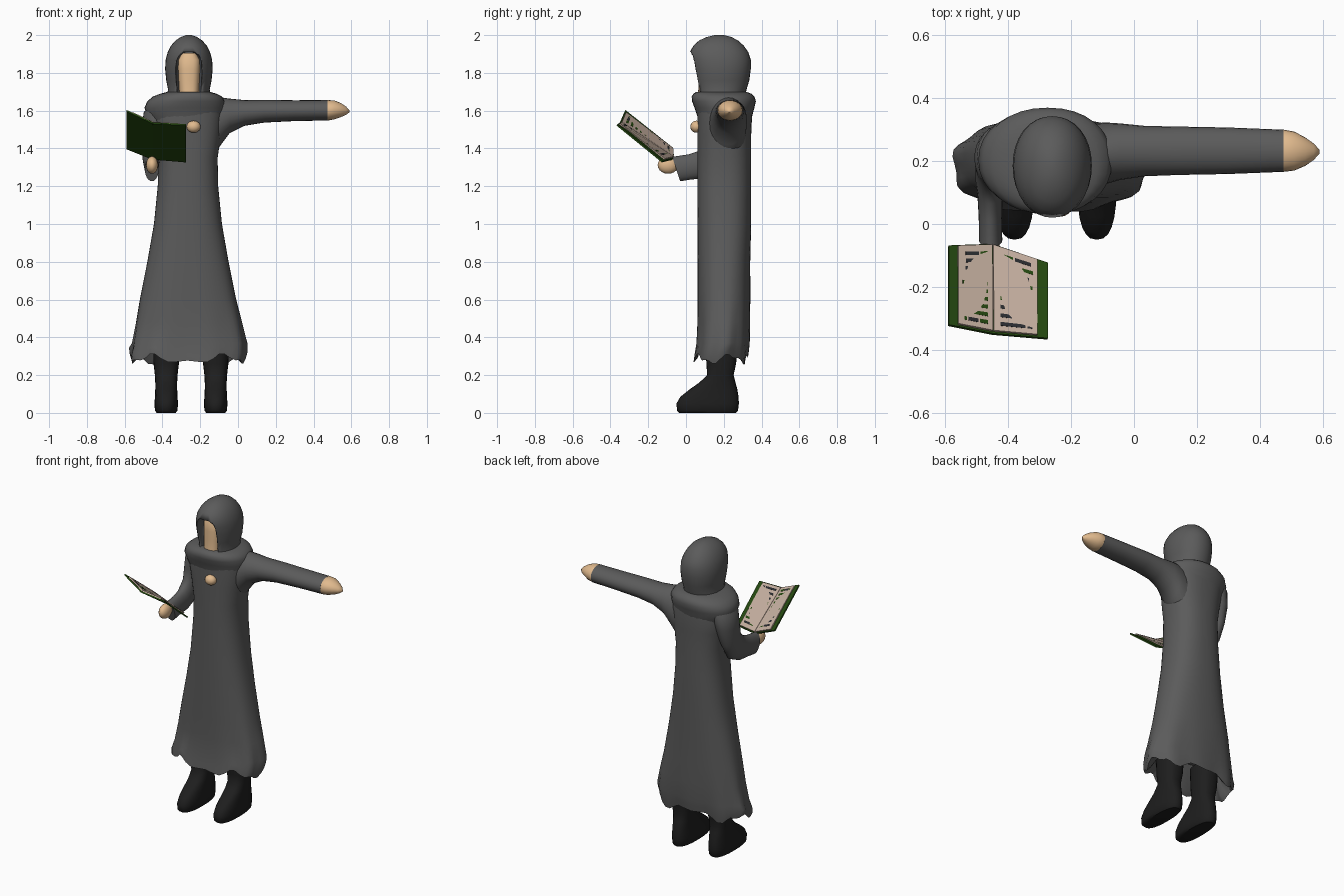
import bpy, bmesh, math, random
from mathutils import Vector

random.seed(4)


def material(name, rgb):
    m = bpy.data.materials.new(name)
    m.diffuse_color = (*rgb, 1)
    return m


ROBE = material("robe grey", (0.105, 0.105, 0.105))
BOOT = material("boot black", (0.013, 0.013, 0.013))
SKIN = material("skin tan", (0.75, 0.49, 0.27))
COVER = material("cover green", (0.018, 0.065, 0.005))
PAGE = material("page cream", (0.56, 0.43, 0.35))
INK = material("ink dark", (0.022, 0.024, 0.028))


def finish(name, bm, mats, smooth=50):
    bmesh.ops.recalc_face_normals(bm, faces=bm.faces)
    me = bpy.data.meshes.new(name)
    bm.to_mesh(me)
    bm.free()
    for m in mats:
        me.materials.append(m)
    ob = bpy.data.objects.new(name, me)
    bpy.context.collection.objects.link(ob)
    bpy.ops.object.select_all(action='DESELECT')
    ob.select_set(True)
    bpy.context.view_layer.objects.active = ob
    if smooth:
        bpy.ops.object.shade_smooth_by_angle(angle=math.radians(smooth))
    return ob


def loft(name, rings, mat, seg=24, p=1.0, along_x=False, warp=None):
    """Skin rounded rings (x, y, z, ra, rb[, tilt]) into a closed tube."""
    bm = bmesh.new()
    loops = []
    for x, y, z, ra, rb, *tilt in rings:
        t = math.radians(tilt[0]) if tilt else 0
        if along_x:
            u, v = Vector((0, ra, 0)), Vector((0, 0, rb))
        else:
            u, v = Vector((ra, 0, 0)), Vector((0, math.cos(t), math.sin(t))) * rb
        loop = []
        for i in range(seg):
            a = 2 * math.pi * i / seg
            c, s = math.cos(a), math.sin(a)
            co = (Vector((x, y, z)) + u * math.copysign(abs(c) ** p, c)
                  + v * math.copysign(abs(s) ** p, s))
            if warp:
                co = warp(co, a)
            loop.append(bm.verts.new(co))
        loops.append(loop)
    for l0, l1 in zip(loops, loops[1:]):
        for i in range(seg):
            j = (i + 1) % seg
            bm.faces.new((l0[i], l0[j], l1[j], l1[i]))
    bm.faces.new(loops[0])
    bm.faces.new(loops[-1])
    return finish(name, bm, [mat])


def ellipsoid(name, loc, radii, mat):
    bm = bmesh.new()
    bmesh.ops.create_uvsphere(bm, u_segments=16, v_segments=10, radius=1)
    for v in bm.verts:
        v.co = Vector([l + r * c for l, r, c in zip(loc, radii, v.co)])
    return finish(name, bm, [mat])


def upright(rows, cx=None):
    """Rows of (z, x0, x1, y0, y1) to ring values."""
    return [((a + b) / 2, (c + d) / 2, z, (b - a) / 2, (d - c) / 2)
            for z, a, b, c, d in rows]


# Robe body, with a folded ragged hem that starts from an inner lining
def hem(co, a):
    k = max(0.0, min(1.0, (0.75 - co.z) / 0.45))
    fold = 1 + 0.03 * k * k * math.sin(9 * a + 0.6)
    drop = 0.02 * math.sin(5 * a) + 0.012 * math.sin(11 * a) if co.z < 0.33 else 0
    return Vector((-0.27 + (co.x + 0.27) * fold, 0.2 + (co.y - 0.2) * fold, co.z + drop))


loft("robe", upright([
    (0.45, -0.44, -0.10, 0.10, 0.30), (0.31, -0.54, 0.01, 0.06, 0.31),
    (0.285, -0.57, 0.035, 0.04, 0.325), (0.32, -0.575, 0.045, 0.045, 0.33),
    (0.37, -0.56, 0.045, 0.055, 0.335), (0.48, -0.54, 0.02, 0.06, 0.338),
    (0.6, -0.52, -0.01, 0.06, 0.34), (0.8, -0.48, -0.05, 0.06, 0.34),
    (1.0, -0.445, -0.085, 0.06, 0.345), (1.2, -0.425, -0.105, 0.06, 0.345),
    (1.35, -0.42, -0.108, 0.06, 0.345), (1.47, -0.44, -0.09, 0.06, 0.345),
    (1.58, -0.46, -0.08, 0.06, 0.35), (1.65, -0.44, -0.09, 0.06, 0.34)]),
    ROBE, seg=48, p=0.82, warp=hem)

# Draped cowl over the shoulders
loft("cowl", upright([
    (1.52, -0.45, -0.09, 0.07, 0.34), (1.57, -0.48, -0.075, 0.06, 0.35),
    (1.615, -0.495, -0.07, 0.045, 0.362), (1.65, -0.48, -0.07, 0.032, 0.37),
    (1.675, -0.45, -0.085, 0.03, 0.362), (1.69, -0.41, -0.115, 0.04, 0.345),
    (1.70, -0.37, -0.15, 0.055, 0.32)]), ROBE, seg=32, p=0.92)

# Hood with an arched face opening
hood = loft("hood", upright([
    (1.66, -0.385, -0.135, 0.06, 0.31), (1.71, -0.37, -0.15, 0.05, 0.32),
    (1.76, -0.38, -0.14, 0.04, 0.335), (1.82, -0.386, -0.134, 0.028, 0.343),
    (1.87, -0.383, -0.137, 0.02, 0.343), (1.91, -0.372, -0.148, 0.02, 0.33),
    (1.945, -0.354, -0.166, 0.04, 0.305), (1.972, -0.33, -0.19, 0.07, 0.275),
    (1.99, -0.303, -0.217, 0.11, 0.24), (2.0, -0.275, -0.245, 0.15, 0.20)]),
    ROBE, seg=32, p=0.95)
cutter = loft("hood_cutter", upright([
    (1.69, -0.325, -0.195, -0.13, 0.13), (1.8, -0.33, -0.19, -0.13, 0.13),
    (1.86, -0.327, -0.193, -0.13, 0.13), (1.89, -0.315, -0.205, -0.13, 0.13),
    (1.91, -0.29, -0.23, -0.13, 0.13)]), ROBE, p=0.5)
cutter.hide_render = True
cut = hood.modifiers.new("opening", 'BOOLEAN')
cut.object = cutter
cut.solver = 'EXACT'
bpy.context.view_layer.objects.active = hood
bpy.ops.object.modifier_apply(modifier=cut.name)
bpy.data.objects.remove(cutter)

# Face inside the hood
loft("face", upright([
    (1.66, -0.305, -0.205, 0.06, 0.2), (1.71, -0.312, -0.206, 0.065, 0.2),
    (1.76, -0.315, -0.203, 0.068, 0.2), (1.82, -0.318, -0.2, 0.068, 0.2),
    (1.87, -0.318, -0.2, 0.072, 0.2), (1.905, -0.30, -0.22, 0.09, 0.2)]), SKIN, p=0.75)

# Outstretched arm and its pointed hand
loft("outstretched_sleeve", [
    (-0.24, 0.215, 1.48, 0.10, 0.17), (-0.13, 0.22, 1.515, 0.10, 0.16),
    (-0.09, 0.225, 1.545, 0.098, 0.125), (-0.045, 0.23, 1.572, 0.09, 0.092),
    (0.035, 0.232, 1.588, 0.08, 0.068), (0.14, 0.233, 1.597, 0.077, 0.06),
    (0.30, 0.233, 1.6, 0.074, 0.055), (0.475, 0.233, 1.602, 0.067, 0.054)],
    ROBE, along_x=True)
loft("outstretched_hand", [
    (0.46, 0.233, 1.602, 0.062, 0.05), (0.476, 0.233, 1.602, 0.067, 0.054),
    (0.51, 0.232, 1.604, 0.062, 0.05), (0.545, 0.23, 1.603, 0.045, 0.037),
    (0.572, 0.23, 1.6, 0.026, 0.022), (0.59, 0.23, 1.597, 0.006, 0.006)],
    SKIN, along_x=True)

# Bent arm and the hand under the book
loft("bent_sleeve", [
    (-0.38, 0.21, 1.65, 0.07, 0.09, 0), (-0.425, 0.215, 1.59, 0.075, 0.1, 0),
    (-0.445, 0.21, 1.50, 0.063, 0.09, 0), (-0.455, 0.19, 1.41, 0.05, 0.08, -12),
    (-0.46, 0.15, 1.345, 0.045, 0.085, -40), (-0.458, 0.09, 1.315, 0.04, 0.075, -70),
    (-0.457, 0.02, 1.302, 0.037, 0.067, -85), (-0.456, -0.052, 1.291, 0.037, 0.068, -72)],
    ROBE)
ellipsoid("book_hand", (-0.455, -0.095, 1.312), (0.032, 0.055, 0.046), SKIN)

# Round clasp on the chest
ellipsoid("chest_clasp", (-0.235, 0.055, 1.515), (0.037, 0.032, 0.032), SKIN)

# Boots
for side, cx in (("right", -0.38), ("left", -0.118)):
    loft(side + "_boot", upright([
        (z, cx - w, cx + w, y0, y1) for z, w, y0, y1 in (
            (0.0, 0.05, -0.035, 0.265), (0.012, 0.06, -0.048, 0.275),
            (0.05, 0.062, -0.05, 0.28), (0.085, 0.06, -0.03, 0.278),
            (0.125, 0.058, 0.02, 0.272), (0.16, 0.058, 0.07, 0.262),
            (0.20, 0.06, 0.112, 0.252), (0.26, 0.067, 0.108, 0.265),
            (0.40, 0.07, 0.10, 0.28))]), BOOT, p=0.8)

# Open book: each half runs from the spine (s=0) outward and from low (t=0) to high (t=1)
SPINE = Vector((-0.452, -0.065, 1.345)), Vector((-0.45, -0.35, 1.535))
HALVES = [(Vector((-0.59, -0.07, 1.40)), Vector((-0.59, -0.322, 1.60))),
          (Vector((-0.275, -0.125, 1.33)), Vector((-0.275, -0.365, 1.525)))]


def plate(bm, half, s0, s1, t0, t1, h0, h1, index=0):
    out = HALVES[half]
    n = (out[0] - SPINE[0]).cross(SPINE[1] - SPINE[0]).normalized()
    n = n if n.z > 0 else -n
    vs = []
    for h in (h0, h1):
        for s, t in ((s0, t0), (s1, t0), (s1, t1), (s0, t1)):
            vs.append(bm.verts.new(SPINE[0].lerp(SPINE[1], t).lerp(out[0].lerp(out[1], t), s) + n * h))
    for f in ((0, 1, 2, 3), (4, 5, 6, 7), (0, 1, 5, 4), (1, 2, 6, 5), (2, 3, 7, 6), (3, 0, 4, 7)):
        bm.faces.new([vs[i] for i in f]).material_index = index


cover, pages, text = bmesh.new(), bmesh.new(), bmesh.new()
for half in (0, 1):
    plate(cover, half, 0, 1, 0, 1, -0.005, 0.004)
    plate(pages, half, 0.01, 0.8, 0.02, 0.98, 0.004, 0.012)
    rows = 10 - half
    for r in range(rows):
        t = 0.1 + 0.78 * r / (rows - 1)
        s, end = 0.13, random.uniform(0.62, 0.72)
        while s < end - 0.05:
            e = min(end, s + random.uniform(0.12, 0.5))
            plate(text, half, s, e, t, t + 0.042, 0.012, 0.0135, random.randrange(2))
            s = e + 0.04
finish("book_cover", cover, [COVER], 0)
finish("book_pages", pages, [PAGE], 0)
finish("page_lines", text, [INK, COVER], 0)
